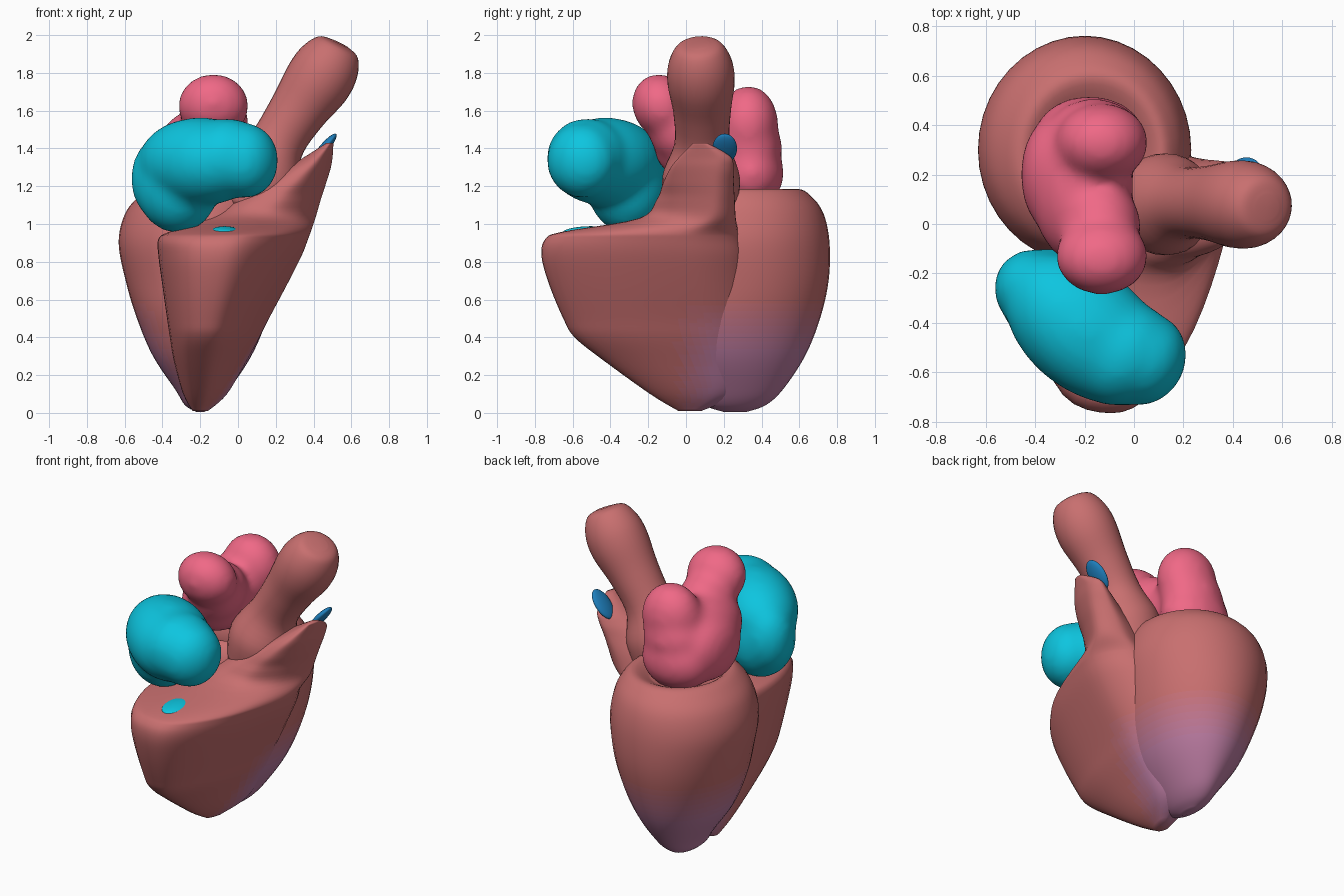
import bpy, bmesh, math
from mathutils import Vector, Matrix

if "Cube" in bpy.data.objects:
    bpy.data.objects.remove(bpy.data.objects["Cube"])

def material(name, rgb):
    m = bpy.data.materials.new(name)
    m.diffuse_color = (*rgb, 1)
    m.use_nodes = True
    m.node_tree.nodes["Principled BSDF"].inputs["Base Color"].default_value = m.diffuse_color
    return m

BRICK, PURPLE = Vector((.58, .16, .16)), Vector((.5, .2, .36))
STEPS = 8
MUSCLE = [material("muscle_%d" % i, BRICK.lerp(PURPLE, i / (STEPS - 1))) for i in range(STEPS)]
PINK = material("pink", (.87, .14, .24))
CYAN = material("cyan", (.004, .56, .74))
BLUE = material("blue", (.013, .21, .5))

def catmull(a, b, c, d, t):
    return .5 * (2*b + (c - a)*t + (2*a - 5*b + 4*c - d)*t*t + (3*b - a - 3*c + d)*t**3)

def spline(pts, n, closed=False):
    k, out = len(pts), []
    for i in range(k if closed else k - 1):
        ids = [(i + j) % k if closed else min(max(i + j, 0), k - 1) for j in (-1, 0, 1, 2)]
        out += [catmull(*[pts[q] for q in ids], s / n) for s in range(n)]
    return out if closed else out + [pts[-1]]

def finish(name, bm, mats):
    bmesh.ops.recalc_face_normals(bm, faces=bm.faces)
    for f in bm.faces:
        f.smooth = True
    me = bpy.data.meshes.new(name)
    bm.to_mesh(me)
    bm.free()
    ob = bpy.data.objects.new(name, me)
    bpy.context.collection.objects.link(ob)
    for m in mats:
        me.materials.append(m)
    return ob

def loft(name, rings, mats, n=5, tint=False):
    """Smooth skin through a stack of rings with equal point counts, closed at both ends."""
    bm = bmesh.new()
    columns = [spline([r[i] for r in rings], n) for i in range(len(rings[0]))]
    rows = [[bm.verts.new(c[j]) for c in columns] for j in range(len(columns[0]))]
    k = len(columns)
    for a, b in zip(rows, rows[1:]):
        for i in range(k):
            bm.faces.new((a[i], a[(i+1) % k], b[(i+1) % k], b[i]))
    for r in (rows[0], rows[-1]):
        mid = bm.verts.new(sum((v.co for v in r), Vector()) / k)
        for i in range(k):
            bm.faces.new((r[i], r[(i+1) % k], mid))
    if tint:  # purple patch around the lower tip
        for f in bm.faces:
            c = f.calc_center_median()
            t = min(1, max(0, (.6 - c.z) / .3)) * min(1, max(0, (c.y + .06) / .2))
            f.material_index = round(t * (STEPS - 1))
    return finish(name, bm, mats)

def blob(name, balls, mat, voxel=.022, smooth=14):
    """Ellipsoids (centre, radii, xyz degrees) melted into one soft body."""
    bm = bmesh.new()
    for c, r, rot in balls:
        m = Matrix.Translation(c)
        for deg, axis in zip(rot, "XYZ"):
            m = m @ Matrix.Rotation(math.radians(deg), 4, axis)
        m = m @ Matrix.Diagonal((*r, 1))
        bmesh.ops.create_uvsphere(bm, u_segments=32, v_segments=20, radius=1, matrix=m)
    ob = finish(name, bm, [mat])
    if len(balls) > 1:
        rm = ob.modifiers.new("melt", 'REMESH')
        rm.mode, rm.voxel_size, rm.use_smooth_shade = 'VOXEL', voxel, True
        sm = ob.modifiers.new("soften", 'SMOOTH')
        sm.factor, sm.iterations = .5, smooth
    return ob

def ellipse(c, u, v, k=40):
    return [c + u * math.cos(math.tau*i/k) + v * math.sin(math.tau*i/k) for i in range(k)]

# Left ventricle: z, centre x, centre y, radius x, radius y (top dips in as a seat)
LV = [(.005, -.2, .26, .02, .06), (.04, -.2, .26, .08, .16), (.12, -.19, .27, .14, .24),
      (.3, -.19, .27, .26, .36), (.5, -.19, .28, .345, .43), (.7, -.195, .3, .4, .455),
      (.9, -.2, .3, .432, .46), (1.05, -.195, .3, .405, .43), (1.14, -.18, .29, .35, .38),
      (1.185, -.17, .28, .28, .31), (1.13, -.17, .25, .2, .22)]
loft("left_ventricle", [ellipse(Vector((x, y, z)), Vector((a, 0, 0)), Vector((0, b, 0)))
                        for z, x, y, a, b in LV], MUSCLE, tint=True)

# Right ventricle with outflow tract: outline fitted to x and y ranges per level
OUTLINE = [(-.97, -.3), (-.65, -.86), (-.13, -1), (.27, -.86), (.67, -.4),
           (.96, .25), (1, .62), (.76, .93), (.4, 1), (-.4, .7), (-.93, .28)]
RV = [(.01, -.24, -.16, -.04, .08), (.1, -.29, -.06, -.19, .26), (.28, -.34, .045, -.44, .31),
      (.4, -.36, .11, -.59, .32), (.5, -.375, .16, -.65, .32), (.68, -.4, .255, -.725, .31),
      (.83, -.42, .33, -.765, .3), (.92, -.42, .365, -.745, .28), (.96, -.36, .38, -.65, .27),
      (1.03, -.17, .405, -.25, .26), (1.13, -.02, .435, -.155, .255), (1.22, .13, .465, -.12, .25),
      (1.3, .26, .49, -.08, .25), (1.36, .36, .5, -.03, .23), (1.43, .47, .505, .04, .11)]
rings = []
for z, x0, x1, y0, y1 in RV:
    rings.append(spline([Vector(((x0 + x1)/2 + u*(x1 - x0)/2, (y0 + y1)/2 + v*(y1 - y0)/2, z))
                         for u, v in OUTLINE], 4, True))
loft("right_ventricle", rings, MUSCLE, tint=True)

# Aorta: bulging root, waist and blunt end, as x, y, z, radius
PATH = [(.09, .08, 1.08, .19), (.135, .08, 1.25, .205), (.205, .085, 1.42, .147),
        (.31, .085, 1.59, .152), (.42, .08, 1.75, .178), (.485, .075, 1.855, .167),
        (.53, .07, 1.935, .12), (.54, .068, 1.955, .05)]
pts = [Vector(p[:3]) for p in PATH]
rings = []
for i, p in enumerate(pts):
    d = (pts[min(i+1, len(pts)-1)] - pts[max(i-1, 0)]).normalized()
    u = Vector((0, 1, 0)).cross(d).normalized()
    rings.append(ellipse(p, u * PATH[i][3], d.cross(u) * PATH[i][3], 32))
loft("aorta", rings, MUSCLE)

# Right atrium with its forward lobe
blob("right_atrium", [((-.32, -.31, 1.2), (.225, .21, .25), (0, 0, -30)),
                      ((-.2, -.425, 1.33), (.375, .25, .235), (0, 0, -40)),
                      ((-.41, -.26, 1.24), (.16, .16, .22), (0, 0, 0)),
                      ((-.05, -.525, 1.35), (.2, .225, .212), (0, 0, -40)),
                      ((.04, -.55, 1.335), (.17, .195, .2), (0, 0, -30))], CYAN, smooth=24)

# Left atrium: front and rear lobes over a low body
blob("left_atrium", [((-.13, -.13, 1.625), (.19, .155, .175), (25, 0, 0)),
                     ((-.14, -.01, 1.5), (.17, .19, .18), (20, 0, 0)),
                     ((-.21, .15, 1.4), (.21, .32, .21), (0, 0, 0)),
                     ((-.13, .33, 1.53), (.19, .16, .205), (0, 0, 0)),
                     ((-.16, .34, 1.41), (.2, .17, .17), (0, 0, 0)),
                     ((-.18, .345, 1.27), (.23, .175, .19), (0, 0, 0)),
                     ((-.32, .2, 1.33), (.14, .24, .21), (0, 0, 0))], PINK, smooth=22)

# Valves
blob("outflow_valve", [((.455, .205, 1.4), (.1, .065, .025), (0, -50, 0))], BLUE)
blob("inflow_valve", [((-.07, -.54, .965), (.07, .11, .022), (4, 0, 0))], CYAN)
